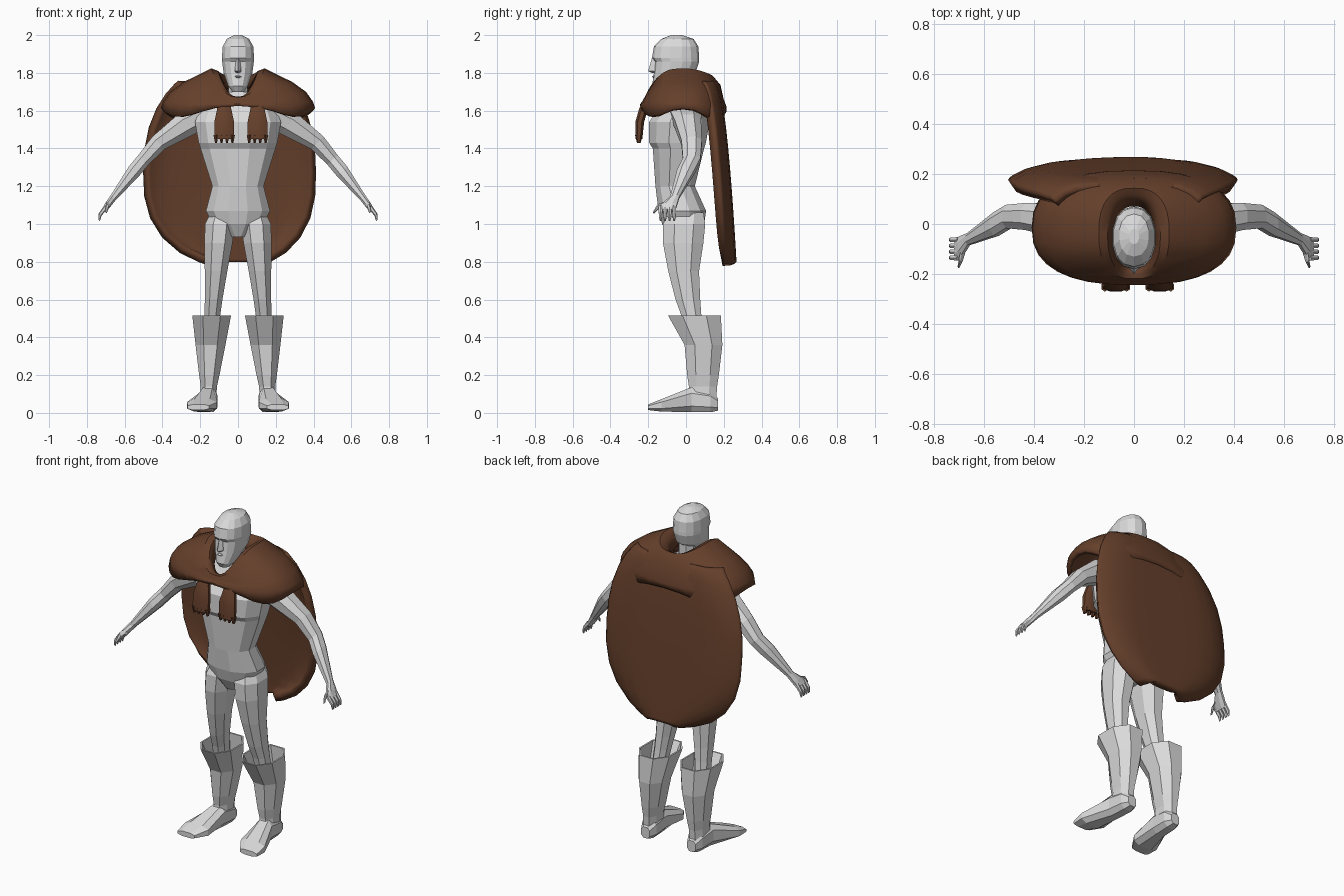
import bpy, bmesh, math
from mathutils import Vector

cube = bpy.data.objects.get("Cube")
if cube:
    bpy.data.objects.remove(cube)

X, Y, Z = Vector((1, 0, 0)), Vector((0, 1, 0)), Vector((0, 0, 1))
ACROSS_ARM = (X + Z).normalized()


def material(name, color):
    mat = bpy.data.materials.new(name)
    mat.use_nodes = True
    mat.diffuse_color = (*color, 1)
    shader = mat.node_tree.nodes["Principled BSDF"]
    shader.inputs["Base Color"].default_value = (*color, 1)
    shader.inputs["Roughness"].default_value = .8
    return mat


GREY = material("pale grey", (.7, .7, .7))
BROWN = material("fur brown", (.13, .05, .024))


def skin(name, rows, mat, closed=True, caps=True, smooth=False, thickness=0):
    """Bridge rows of points with quads."""
    bm = bmesh.new()
    verts = [[bm.verts.new(point) for point in row] for row in rows]
    count = len(rows[0])
    for low, high in zip(verts, verts[1:]):
        for i in range(count if closed else count - 1):
            j = (i + 1) % count
            bm.faces.new((low[i], low[j], high[j], high[i]))
    if caps:
        bm.faces.new(verts[0])
        bm.faces.new(verts[-1])
    bmesh.ops.recalc_face_normals(bm, faces=bm.faces[:])
    mesh = bpy.data.meshes.new(name)
    bm.to_mesh(mesh)
    bm.free()
    mesh.materials.append(mat)
    obj = bpy.data.objects.new(name, mesh)
    bpy.context.collection.objects.link(obj)
    if thickness:
        solid = obj.modifiers.new("thickness", 'SOLIDIFY')
        solid.thickness, solid.offset = thickness, 0
    if smooth:
        bpy.ops.object.select_all(action='DESELECT')
        obj.select_set(True)
        bpy.context.view_layer.objects.active = obj
        bpy.ops.object.shade_smooth_by_angle(angle=math.radians(40))


def signed_power(value, power):
    return math.copysign(abs(value) ** power, value)


def oval(center, u, v, radius_u, radius_v, sides, power):
    points = []
    for i in range(sides):
        angle = math.tau * (i + .5) / sides
        points.append(Vector(center)
                      + u * radius_u * signed_power(math.cos(angle), power)
                      + v * radius_v * signed_power(math.sin(angle), power))
    return points


def loft(name, sections, u, v, side=1, sides=8, power=.9, mat=GREY, **options):
    """Sections are x, y, z, radius along u, radius along v."""
    rows = [oval(center, u, v, ru, rv, sides, power) for *center, ru, rv in sections]
    for row in rows:
        for point in row:
            point.x *= side
    skin(name, rows, mat, **options)


def stack(name, levels, x=0, lean=0, **options):
    """Levels are z, half width, front y, back y; lean shifts x with height."""
    sections = [(x + lean * z, (front + back) / 2, z, half, (back - front) / 2)
                for z, half, front, back in levels]
    loft(name, sections, X, Y, **options)


# Torso and neck
stack("torso", [(.93, .05, -.09, .05), (1, .14, -.13, .1), (1.07, .175, -.15, .11),
                (1.2, .14, -.165, .05), (1.4, .205, -.18, .1), (1.43, .215, -.2, .11),
                (1.54, .235, -.2, .13), (1.63, .2, -.14, .12), (1.7, .08, -.1, .06)], sides=12)
stack("neck", [(1.6, .07, -.1, .06), (1.7, .055, -.1, .04), (1.8, .055, -.1, .04)])

# Head and face
stack("head", [(1.7, .03, -.16, -.1), (1.73, .053, -.18, -.04), (1.8, .078, -.17, .05),
               (1.86, .086, -.165, .07), (1.88, .087, -.18, .07), (1.94, .083, -.17, .065),
               (1.98, .06, -.13, .04), (2, .02, -.08, -.02)], sides=14)
stack("nose", [(1.8, .012, -.18, -.1), (1.81, .02, -.2, -.1), (1.88, .01, -.18, -.1)], sides=6)
stack("lips", [(1.77, .01, -.17, -.1), (1.78, .025, -.184, -.1), (1.79, .01, -.17, -.1)])

for side, label in ((1, "left"), (-1, "right")):
    # Leg, wider apart towards the knee
    stack(label + "_leg", [(.4, .04, 0, .1), (.52, .045, -.03, .085), (.6, .05, -.06, .08),
                           (.75, .064, -.1, .075), (.9, .08, -.13, .1), (1, .085, -.13, .11),
                           (1.06, .06, -.1, .1)], x=.18, lean=-.085, side=side)

    # Boot with a flared open cuff, lined by a narrower inner wall
    outer = [(.05, .045, 0, .165), (.14, .046, .01, .17), (.2, .058, 0, .18),
             (.36, .085, -.015, .2), (.515, .11, -.105, .195)]
    lining = [(z, half - .01, front + .01, back - .01) for z, half, front, back in outer[:2:-1]]
    stack(label + "_boot", outer + lining, x=.16, lean=-.04, side=side)
    loft(label + "_foot", [(.155, .17, .045, .03, .035), (.155, .13, .06, .05, .06),
                           (.16, .03, .07, .05, .07), (.19, -.13, .04, .085, .035),
                           (.21, -.2, .03, .06, .016)], X, Z, side=side, power=.75)

    # Arm and palm
    loft(label + "_arm", [(.17, 0, 1.58, .09, .07), (.27, .01, 1.53, .075, .075),
                          (.42, .03, 1.43, .058, .05), (.5, .03, 1.34, .05, .04),
                          (.55, 0, 1.28, .05, .04), (.66, -.06, 1.14, .026, .02),
                          (.69, -.09, 1.1, .045, .018), (.71, -.1, 1.07, .045, .014)],
         Y, ACROSS_ARM, side=side)

    # Fingers and thumb
    for finger in range(4):
        y = -.135 + .024 * finger
        loft(f"{label}_finger_{finger}", [(.7, y, 1.09, .012, .012), (.73, y, 1.05, .01, .01),
                                          (.735, y, 1.02, .006, .006)],
             Y, ACROSS_ARM, sides=6, side=side)
    loft(label + "_thumb", [(.68, -.1, 1.11, .015, .015), (.69, -.14, 1.1, .013, .013),
                            (.7, -.17, 1.06, .006, .006)], Y, ACROSS_ARM, sides=6, side=side)

    # Hanging hide paw with claws
    middle = .015 + side * .088
    stack(label + "_paw", [(1.66, .04, -.22, -.18), (1.61, .04, -.25, -.2),
                           (1.54, .056, -.27, -.22), (1.45, .056, -.27, -.23)],
          x=middle, mat=BROWN, smooth=True)
    for claw in range(4):
        stack(f"{label}_claw_{claw}", [(1.47, .015, -.27, -.23), (1.43, .006, -.26, -.24)],
              x=middle + (claw - 1.5) * .029, sides=6, mat=BROWN)


def mantle_ring(half, front, back, z_front, z_side, z_back, ripple=0, count=32):
    """A rounded ring whose height varies between front, side and back."""
    points = []
    for i in range(count):
        angle = math.tau * i / count
        across, ahead = math.sin(angle), math.cos(angle)
        z_end = z_front if ahead > 0 else z_back
        height = z_side + (z_end - z_side) * ahead ** 2 + ripple * math.cos(4 * angle)
        points.append(Vector((half * signed_power(across, .8),
                              (front + back) / 2 - (back - front) / 2 * signed_power(ahead, .8),
                              height)))
    return points


# Shoulder mantle from the collar down to the hem
mantle = [(.085, -.18, .08, 1.65, 1.74, 1.72), (.115, -.2, .125, 1.66, 1.8, 1.76),
          (.14, -.21, .14, 1.66, 1.81, 1.77), (.28, -.215, .17, 1.65, 1.74, 1.73),
          (.35, -.22, .185, 1.64, 1.69, 1.66), (.385, -.23, .2, 1.63, 1.64, 1.62),
          (.395, -.23, .2, 1.6, 1.585, 1.57, .025)]
skin("cape_mantle", [mantle_ring(*ring) for ring in mantle], BROWN,
     caps=False, smooth=True, thickness=.028)

# Cape back: a shield outline that falls backwards and wraps forward at its edges
top, widest, bottom = 1.74, 1.25, .8
rows = []
for step in range(13):
    drop = (1 - math.cos(math.pi * step / 12)) / 2
    z = top + (bottom - top) * drop
    reach = abs(z - widest) / (.6 if z > widest else .465)
    half = .445 * math.sqrt(1 - reach ** 2.5)
    y = .135 + .11 * math.sqrt(drop)
    row = []
    for i in range(13):
        across = math.sin((i / 6 - 1) * math.pi / 2)
        row.append(Vector((half * (across - .1), y - .055 * across ** 6, z)))
    rows.append(row)
skin("cape_back", rows, BROWN, closed=False, caps=False, smooth=True, thickness=.045)
